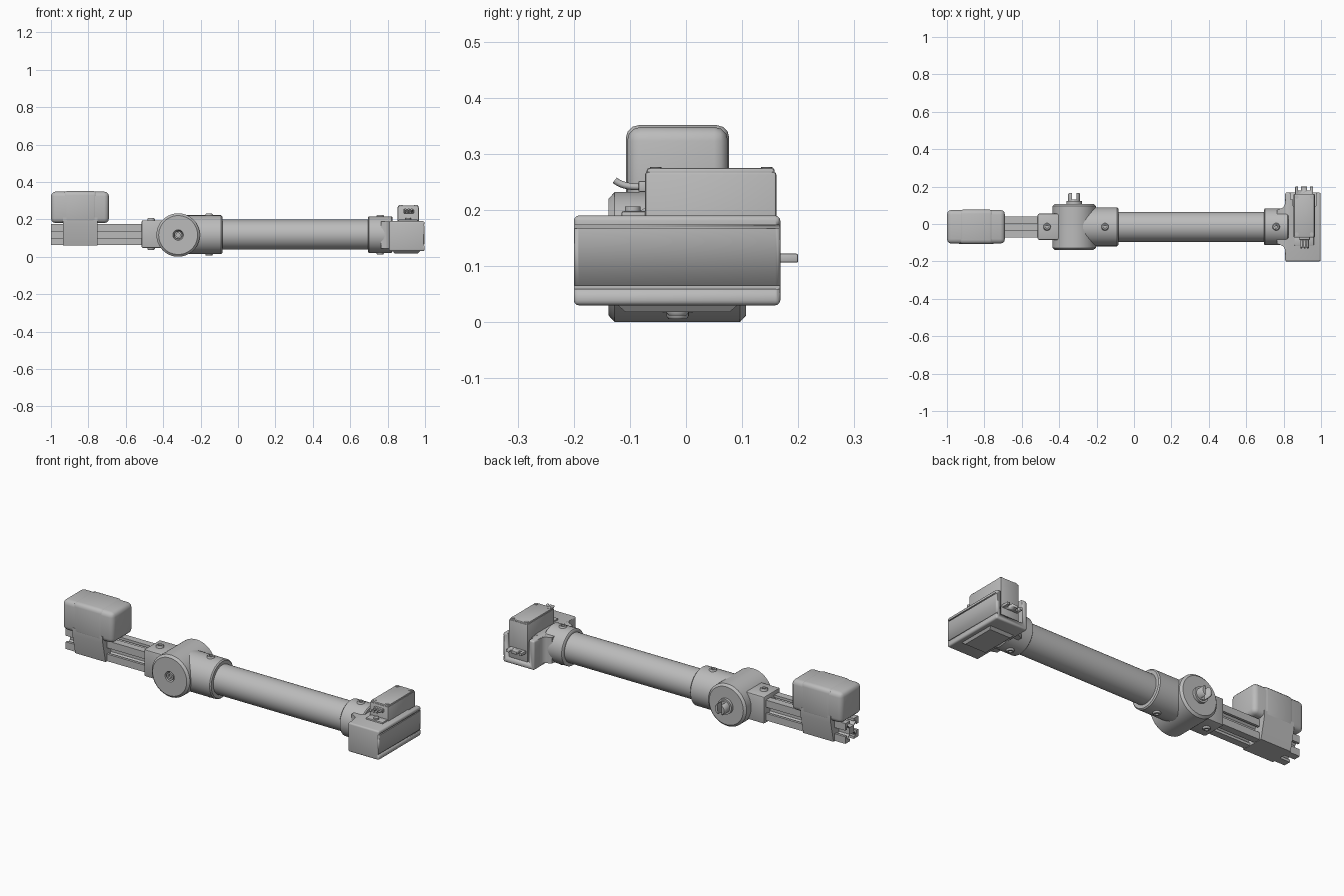
import bpy, bmesh, math
from mathutils import Matrix, Vector

old = bpy.data.objects.get("Cube")
if old:
    bpy.data.objects.remove(old)

grey = bpy.data.materials.new("plain grey")
grey.use_nodes = True
COL = (0.5, 0.5, 0.5, 1)
grey.diffuse_color = COL
grey.node_tree.nodes["Principled BSDF"].inputs["Base Color"].default_value = COL

AY, AZ = -0.015, 0.118   # arm axis, running along x


def finish(name, bm):
    bmesh.ops.recalc_face_normals(bm, faces=bm.faces)
    me = bpy.data.meshes.new(name)
    bm.to_mesh(me)
    bm.free()
    ob = bpy.data.objects.new(name, me)
    bpy.context.collection.objects.link(ob)
    me.materials.append(grey)
    bpy.ops.object.select_all(action='DESELECT')
    ob.select_set(True)
    bpy.context.view_layer.objects.active = ob
    bpy.ops.object.shade_smooth_by_angle(angle=math.radians(40))
    return ob


def box(name, x, y, z, bevel=0.0, seg=3):
    bm = bmesh.new()
    bmesh.ops.create_cube(bm, size=1)
    for v in bm.verts:
        v.co = [r[0] if c < 0 else r[1] for c, r in zip(v.co, (x, y, z))]
    if bevel:
        bmesh.ops.bevel(bm, geom=bm.edges[:], offset=bevel, segments=seg,
                        profile=0.5, affect='EDGES')
    return finish(name, bm)


def prism(name, pts, axis, lo, hi):
    """Extrude a closed outline along x (y,z points) or z (x,y points)."""
    bm = bmesh.new()
    place = (lambda a, b, t: (t, a, b)) if axis == 'x' else (lambda a, b, t: (a, b, t))
    face = bm.faces.new([bm.verts.new(place(a, b, lo)) for a, b in pts])
    ext = bmesh.ops.extrude_face_region(bm, geom=[face])
    step = Vector(place(0, 0, hi - lo))
    bmesh.ops.translate(bm, vec=step,
                        verts=[g for g in ext['geom'] if isinstance(g, bmesh.types.BMVert)])
    return finish(name, bm)


def lathe(name, profile, axis, origin, n=48):
    """Revolve (distance, radius) points about an axis; ends are capped."""
    bm = bmesh.new()
    rings = [[bm.verts.new((r * math.cos(2 * math.pi * i / n),
                            r * math.sin(2 * math.pi * i / n), t)) for i in range(n)]
             for t, r in profile]
    for a, b in zip(rings, rings[1:]):
        for i in range(n):
            j = (i + 1) % n
            bm.faces.new((a[i], a[j], b[j], b[i]))
    bm.faces.new(rings[0])
    bm.faces.new(rings[-1])
    turn = Vector((0, 0, 1)).rotation_difference(Vector(axis)).to_matrix().to_4x4()
    bmesh.ops.transform(bm, matrix=Matrix.Translation(origin) @ turn, verts=bm.verts)
    return finish(name, bm)


def cut(target, cutter):
    mod = target.modifiers.new("cut", 'BOOLEAN')
    mod.operation = 'DIFFERENCE'
    mod.solver = 'EXACT'
    mod.object = cutter
    cutter.hide_render = True
    cutter.hide_set(True)


def screw(name, x, z, up, r=0.02):
    """Socket screw standing out of the arm, above or below."""
    lathe(name, [(-0.02, r), (0.005, r), (0.01, r * 0.8), (0.01, r * 0.45), (0.002, r * 0.4)],
          (0, 0, up), (x, AY, z), 20)


# slotted rail
side = [(0.056, 0.056), (0.017, 0.056), (0.017, 0.042), (0.034, 0.042), (0.034, 0.036),
        (0.017, 0.02), (-0.017, 0.02), (-0.034, 0.036), (-0.034, 0.042), (-0.017, 0.042),
        (-0.017, 0.056)]
outline = []
for k in range(4):
    outline += [(AY + a, AZ + b) for a, b in side]
    side = [(-b, a) for a, b in side]
prism("slotted_rail", outline, 'x', -1.0, -0.42)

# motor cover with tapering saddle
box("motor_cover", (-1.0, -0.69), (AY - 0.09, AY + 0.09), (0.18, 0.348), 0.025)
box("cover_band", (-0.935, -0.75), (AY - 0.092, AY + 0.092), (0.176, 0.351), 0.022)
taper = [(0.091, 0.21), (0.091, 0.172), (0.066, 0.06)]
prism("cover_saddle", [(AY + a, z) for a, z in taper] +
      [(AY - a, z) for a, z in reversed(taper)], 'x', -0.935, -0.75)

# rail clamp
box("rail_clamp", (-0.515, -0.36), (AY - 0.07, AY + 0.07), (AZ - 0.072, AZ + 0.077), 0.008, 2)
screw("clamp_screw_top", -0.465, 0.196, 1)
screw("clamp_screw_bottom", -0.465, 0.046, -1)

# elbow hub with chamfered rims and front socket
lathe("elbow_hub", [(-0.11, 0.02), (-0.13, 0.026), (-0.138, 0.028), (-0.138, 0.104),
                    (-0.127, 0.116), (0.096, 0.116), (0.107, 0.104)],
      (0, 1, 0), (-0.32, 0, 0.116), 64)
lathe("hub_socket", [(-0.12, 0.02), (-0.137, 0.02), (-0.137, 0.011), (-0.125, 0.011)],
      (0, 1, 0), (-0.32, 0, 0.116), 24)
boss = lathe("hub_boss", [(0.09, 0.042), (0.122, 0.042), (0.122, 0.032), (0.16, 0.032),
                          (0.165, 0.028)], (0, 1, 0), (-0.32, 0, 0.116), 32)
slot = box("boss_slot_cutter", (-0.332, -0.308), (0.13, 0.2), (0.05, 0.2))
cut(boss, slot)

# elbow sleeve, tube and wrist collar
lathe("elbow_sleeve", [(-0.32, 0.104), (-0.09, 0.104), (-0.084, 0.098), (-0.084, 0.08)],
      (1, 0, 0), (0, AY, AZ), 64)
lathe("arm_tube", [(-0.2, 0.08), (0.8, 0.08)], (1, 0, 0), (0, AY, AZ), 64)
lathe("wrist_collar", [(0.695, 0.08), (0.695, 0.092), (0.7, 0.098), (0.82, 0.098),
                       (0.825, 0.093)], (1, 0, 0), (0, AY, AZ), 64)
for label, x, r in (("sleeve", -0.155, 0.102), ("collar", 0.76, 0.096)):
    screw(label + "_screw_top", x, AZ + r, 1)
    screw(label + "_screw_bottom", x, AZ - r, -1)

# flared neck between the collar and the head
flare = [(0.765, 0.09), (0.79, 0.1), (0.8, 0.107), (0.806, 0.12), (0.81, 0.145), (0.85, 0.145)]
prism("wrist_flare", [(x, AY + h) for x, h in flare] +
      [(x, AY - h) for x, h in reversed(flare)], 'z', 0.045, 0.188)

# head housing, open at the back, with two grooves on the end
head = box("head_housing", (0.808, 0.998), (-0.2, 0.168), (0.03, 0.19), 0.009)
cut(head, box("back_opening_cutter", (0.838, 0.972), (0.095, 0.2), (0.06, 0.25)))
for label, z in (("upper", 0.17), ("lower", 0.062)):
    cut(head, box(label + "_groove_cutter", (0.992, 1.01), (-0.25, 0.25), (z - 0.003, z + 0.003)))

# chamfered plate below the head
bm = bmesh.new()
bmesh.ops.create_cube(bm, size=1)
for v in bm.verts:
    s = 1 if v.co.z > 0 else 0.84
    v.co = (0.9 + 0.15 * s * v.co.x, AY + 0.22 * s * v.co.y, 0.033 if v.co.z > 0 else 0.018)
finish("head_bottom_plate", bm)

# servo with lid screws
box("servo_body", (0.853, 0.967), (-0.073, 0.161), (0.06, 0.268), 0.005, 2)
box("servo_lid", (0.856, 0.964), (-0.07, 0.158), (0.262, 0.275), 0.005, 2)
for i, x in enumerate((0.87, 0.95)):
    for j, y in enumerate((-0.054, 0.144)):
        lathe(f"lid_screw_{i}{j}", [(0.26, 0.01), (0.277, 0.01), (0.277, 0.005)],
              (0, 0, 1), (x, y, 0), 16)

# servo mounting ears
box("front_ear", (0.858, 0.962), (-0.115, -0.06), (0.18, 0.198), 0.004, 2)
lathe("front_ear_screw", [(0.19, 0.014), (0.206, 0.014), (0.206, 0.007)],
      (0, 0, 1), (0.91, -0.095, 0), 20)
ear = box("back_ear", (0.862, 0.958), (0.14, 0.2), (0.106, 0.122), 0.003, 2)
for i, x in enumerate((0.886, 0.934)):
    cut(ear, box(f"ear_notch_cutter_{i}", (x - 0.008, x + 0.008), (0.178, 0.25), (0.05, 0.2)))

# servo lead and its socket
box("lead_socket", (0.885, 0.94), (-0.085, -0.06), (0.232, 0.252), 0.003, 2)
for i, x in enumerate((0.895, 0.912, 0.929)):
    curve = bpy.data.curves.new(f"servo_lead_{i}", 'CURVE')
    curve.dimensions = '3D'
    curve.bevel_depth = 0.006
    curve.bevel_resolution = 2
    curve.use_fill_caps = True
    path = curve.splines.new('NURBS')
    pts = [(-0.07, 0.242), (-0.095, 0.24), (-0.113, 0.242), (-0.127, 0.253)]
    path.points.add(len(pts) - 1)
    for p, (y, z) in zip(path.points, pts):
        p.co = (x, y, z, 1)
    path.use_endpoint_u = True
    curve.materials.append(grey)
    bpy.context.collection.objects.link(bpy.data.objects.new(f"servo_lead_{i}", curve))
